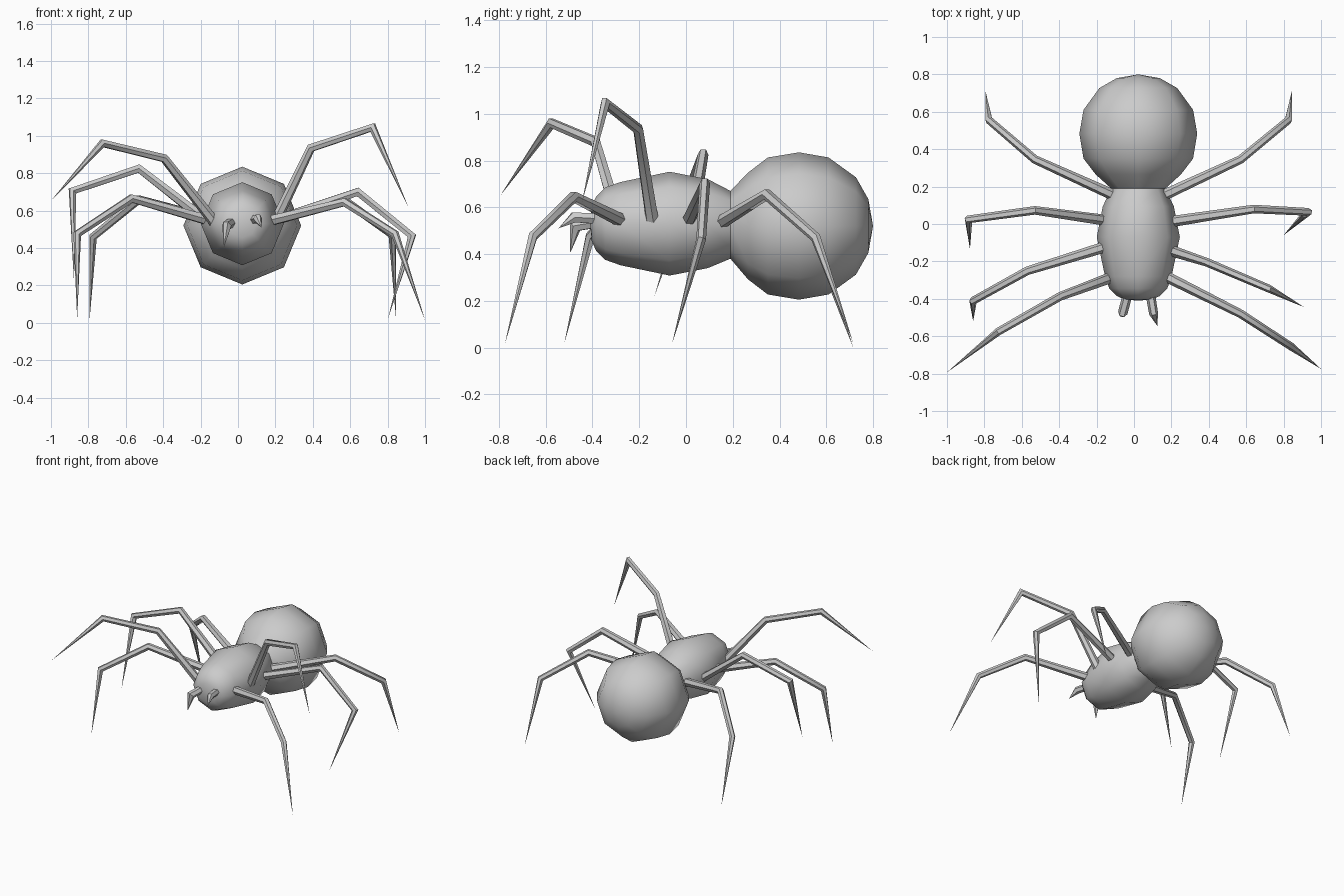
import bpy, bmesh, math
from mathutils import Vector

if "Cube" in bpy.data.objects:
    bpy.data.objects.remove(bpy.data.objects["Cube"])


def make_object(name, bm, angle):
    bmesh.ops.recalc_face_normals(bm, faces=bm.faces)
    me = bpy.data.meshes.new(name)
    bm.to_mesh(me)
    bm.free()
    ob = bpy.data.objects.new(name, me)
    bpy.context.collection.objects.link(ob)
    bpy.ops.object.select_all(action='DESELECT')
    ob.select_set(True)
    bpy.context.view_layer.objects.active = ob
    bpy.ops.object.shade_smooth_by_angle(angle=math.radians(angle))
    return ob


def bridge(bm, rings):
    """Skin a list of rings; a ring of one vertex is a point."""
    for a, b in zip(rings, rings[1:]):
        n = max(len(a), len(b))
        for i in range(n):
            j = (i + 1) % n
            quad = [a[i % len(a)], a[j % len(a)], b[j % len(b)], b[i % len(b)]]
            bm.faces.new(list(dict.fromkeys(quad)))


def limb(name, points, radii, sides=6):
    """Jointed tapering limb ending in a point, mitred at each joint."""
    pts = [Vector(p) for p in points]
    run = pts[-1] - pts[0]
    normal = Vector((run.x, run.y, 0)).cross(Vector((0, 0, 1))).normalized()
    bm = bmesh.new()
    rings = []
    for k, r in enumerate(radii):
        d_out = (pts[k + 1] - pts[k]).normalized()
        d_in = (pts[k] - pts[k - 1]).normalized() if k else d_out
        t = (d_in + d_out).normalized()
        n = (normal - t * normal.dot(t)).normalized()
        u = n.cross(t) / max(t.dot(d_out), 0.6)
        rings.append([bm.verts.new(pts[k] + r * (n * math.cos(a) + u * math.sin(a)))
                      for a in (2 * math.pi * i / sides for i in range(sides))])
    rings.append([bm.verts.new(pts[-1])])
    bm.faces.new(rings[0])
    bridge(bm, rings)
    return make_object(name, bm, 50)


# Body: eight-sided lathe along y (y, radius, centre height)
profile = [(-.41, 0, .53), (-.403, .075, .53), (-.385, .115, .53), (-.345, .155, .53),
           (-.28, .178, .53), (-.07, .222, .53), (.094, .19, .53), (.19, .145, .525),
           (.265, .228, .52), (.35, .293, .52), (.483, .315, .52), (.61, .293, .52),
           (.727, .208, .52), (.78, .115, .52), (.80, 0, .52)]
bm = bmesh.new()
rings = []
for y, r, z in profile:
    count = 8 if r else 1
    rings.append([bm.verts.new((.023 + r * math.sin(i * math.pi / 4), y,
                                z + r * math.cos(i * math.pi / 4)))
                  for i in range(count)])
bridge(bm, rings)
make_object("body", bm, 60)

# Legs: hip, knee, ankle, tip
legs = {
    "right_leg_1": [(.15, -.27, .54), (.57, -.48, .645), (.84, -.655, .475), (1.0, -.775, .015)],
    "right_leg_2": [(.19, -.14, .52), (.39, -.205, .935), (.72, -.345, 1.045), (.91, -.445, .62)],
    "right_leg_3": [(.18, .01, .54), (.64, .08, .70), (.93, .065, .465), (.80, -.06, .015)],
    "right_leg_4": [(.13, .14, .53), (.57, .345, .655), (.825, .555, .47), (.845, .715, .02)],
    "left_leg_1": [(-.12, -.285, .53), (-.395, -.387, .88), (-.725, -.575, .96), (-1.0, -.793, .652)],
    "left_leg_2": [(-.13, -.115, .54), (-.57, -.25, .665), (-.86, -.41, .475), (-.86, -.52, .02)],
    "left_leg_3": [(-.15, .02, .53), (-.53, .073, .825), (-.885, .025, .705), (-.877, -.135, .22)],
    "left_leg_4": [(-.10, .15, .54), (-.53, .345, .66), (-.775, .555, .46), (-.795, .715, 0)],
}
for name, pts in legs.items():
    limb(name, pts, (.03, .023, .021))

# Mouth feelers
limb("right_feeler", [(.085, -.36, .55), (.105, -.48, .557), (.125, -.545, .51)], (.026, .024))
limb("left_feeler", [(-.03, -.36, .54), (-.06, -.475, .52), (-.075, -.495, .405)], (.026, .026))
